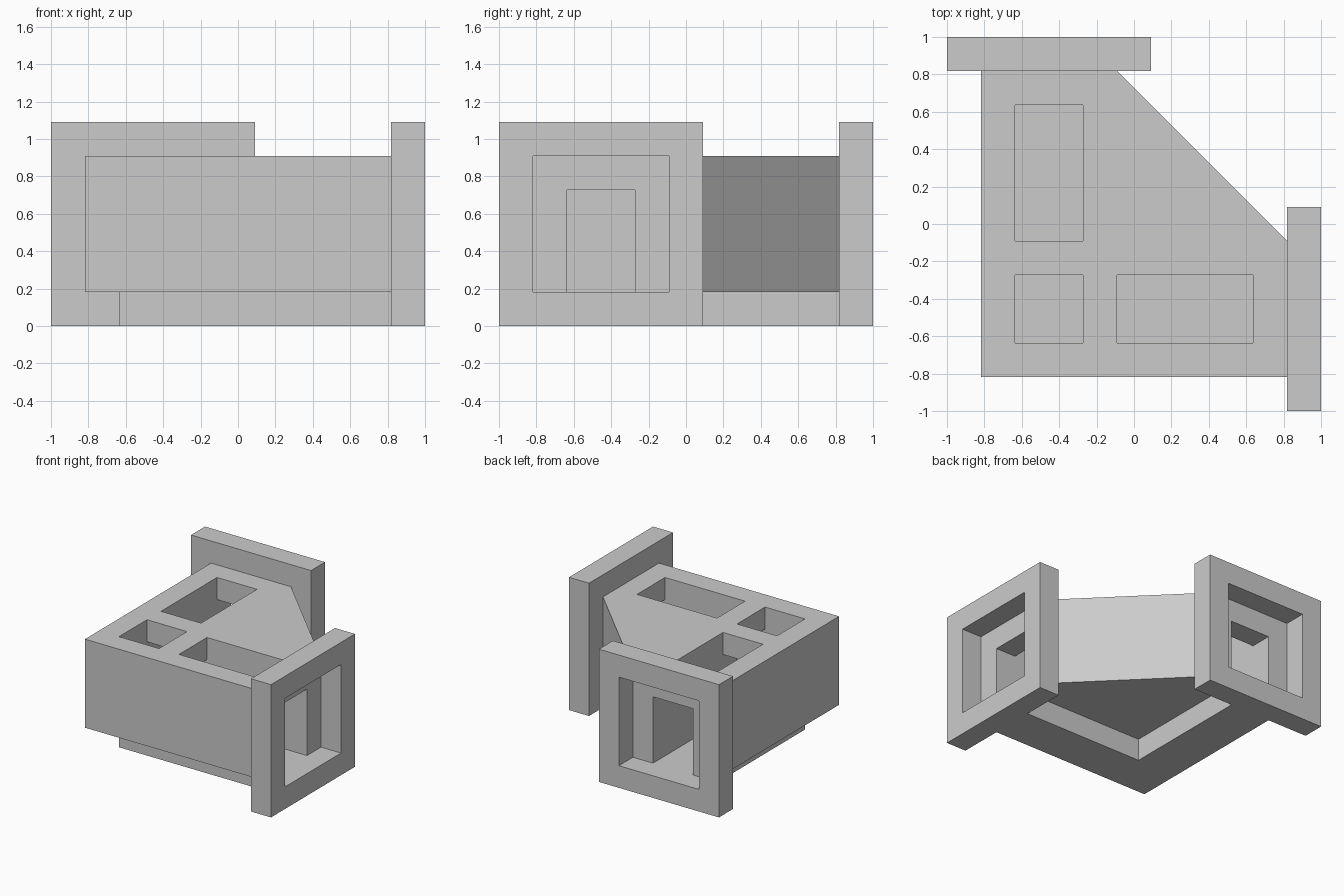
import bpy, bmesh

if "Cube" in bpy.data.objects:
    bpy.data.objects.remove(bpy.data.objects["Cube"])

U = 2 / 11                      # module size; the plan is 11 modules square
CENTRE = 5.5


def prism(name, plan, z0, z1):
    """Extrude a plan outline (in modules, counter-clockwise) from z0 to z1."""
    bm = bmesh.new()
    base = [bm.verts.new(((x - CENTRE) * U, (y - CENTRE) * U, z0 * U)) for x, y in plan]
    face = bm.faces.new(base)
    top = bmesh.ops.extrude_face_region(bm, geom=[face])["geom"]
    bmesh.ops.translate(bm, vec=(0, 0, (z1 - z0) * U),
                        verts=[g for g in top if isinstance(g, bmesh.types.BMVert)])
    bmesh.ops.recalc_face_normals(bm, faces=bm.faces)
    mesh = bpy.data.meshes.new(name)
    bm.to_mesh(mesh)
    bm.free()
    obj = bpy.data.objects.new(name, mesh)
    bpy.context.collection.objects.link(obj)
    return obj


def rect(x0, y0, x1, y1):
    return [(x0, y0), (x1, y0), (x1, y1), (x0, y1)]


def swap(plan):
    """Mirror a plan across the x = y diagonal."""
    return [(y, x) for x, y in reversed(plan)]


def ell(start, width, end):
    """L-shaped plan running along the front and left sides."""
    a, b = start, start + width
    return [(a, a), (end, a), (end, b), (b, b), (b, end), (a, end)]


def cut(obj, cutter):
    cutter.hide_render = True
    mod = obj.modifiers.new("cut", 'BOOLEAN')
    mod.operation = 'DIFFERENCE'
    mod.solver = 'EXACT'
    mod.object = cutter
    bpy.context.view_layer.objects.active = obj
    bpy.ops.object.modifier_apply(modifier=mod.name)
    bpy.data.objects.remove(cutter)


# Elbow body with a chamfered inner corner
body = prism("elbow_body", [(1, 1), (10, 1), (10, 5), (5, 10), (1, 10)], 1, 5)

# L-shaped tunnel, open below onto the floor channel
cut(body, prism("tunnel_cutter", ell(2, 2, 11), 0, 4))

# Roof windows: one corner square and a mirrored pair of long ones
long_window = rect(5, 2, 9, 4)
for window in (rect(2, 2, 4, 4), long_window, swap(long_window)):
    cut(body, prism("window_cutter", window, 3, 6))

# Floor strip under the tunnel
prism("tunnel_floor", ell(2, 2, 10), 0, 1)

# Square end flanges with square openings
flange_plan, opening_plan = rect(10, 0, 11, 6), rect(9, 1, 12, 5)
for name, turn in (("right_flange", list), ("back_flange", swap)):
    flange = prism(name, turn(flange_plan), 0, 6)
    cut(flange, prism("opening_cutter", turn(opening_plan), 1, 5))
